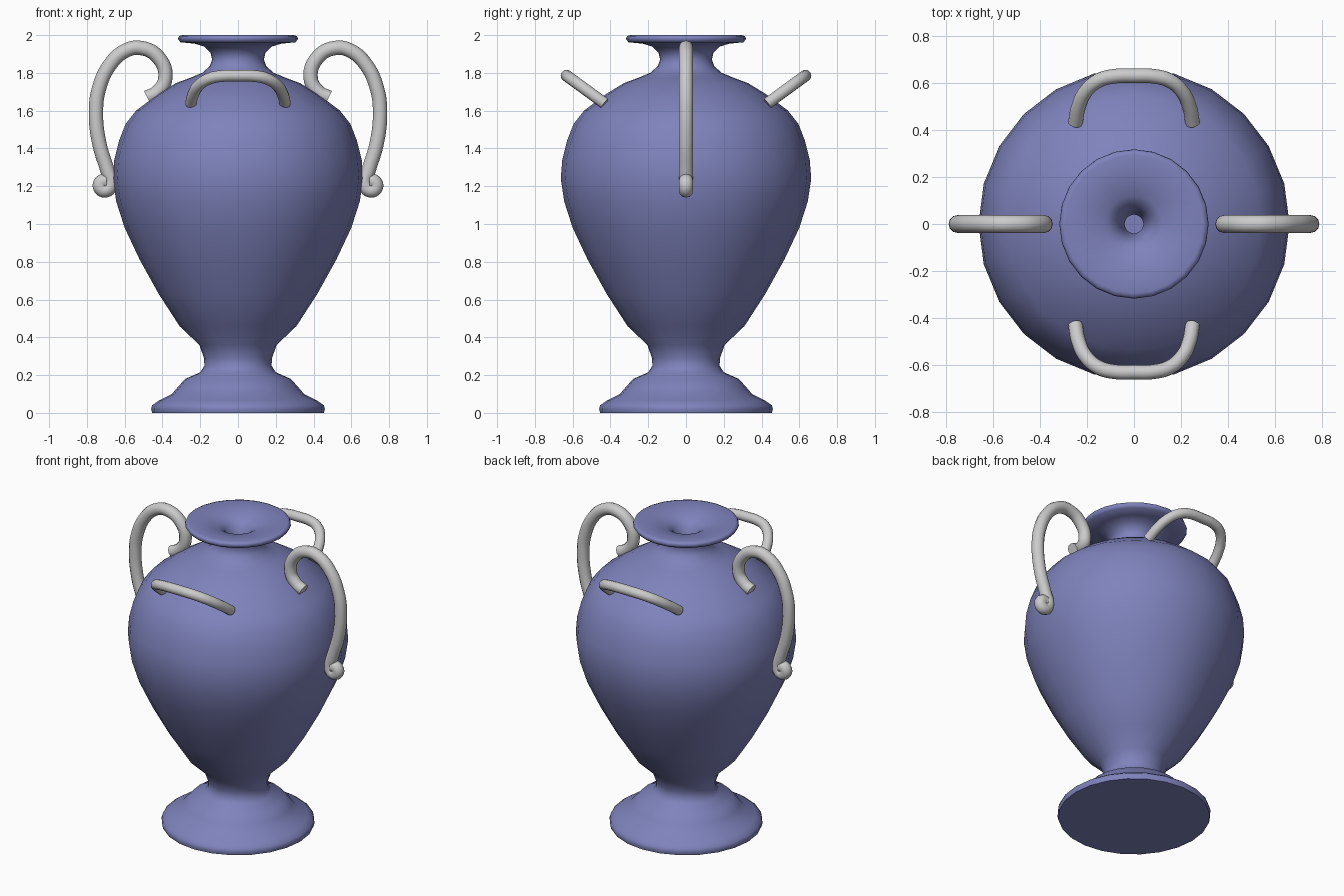
import bpy, bmesh, math
from mathutils import Vector

if "Cube" in bpy.data.objects:
    bpy.data.objects.remove(bpy.data.objects["Cube"])

glaze = bpy.data.materials.new("blue_glaze")
glaze.diffuse_color = (0.21, 0.225, 0.50, 1)
glaze.use_nodes = True
glaze.node_tree.nodes["Principled BSDF"].inputs["Base Color"].default_value = glaze.diffuse_color


def finish(obj, angle=40):
    bpy.ops.object.select_all(action='DESELECT')
    obj.select_set(True)
    bpy.context.view_layer.objects.active = obj
    if obj.type == 'CURVE':
        bpy.ops.object.convert(target='MESH')
    bpy.ops.object.shade_smooth_by_angle(angle=math.radians(angle))


def lathe(name, profile, sides):
    bm = bmesh.new()
    vs = [bm.verts.new((r, 0, z)) for r, z in profile]
    es = [bm.edges.new(p) for p in zip(vs, vs[1:])]
    bmesh.ops.spin(bm, geom=vs + es, cent=(0, 0, 0), axis=(0, 0, 1),
                   angle=math.tau, steps=sides)
    bmesh.ops.remove_doubles(bm, verts=bm.verts, dist=1e-4)
    bmesh.ops.recalc_face_normals(bm, faces=bm.faces)
    me = bpy.data.meshes.new(name)
    bm.to_mesh(me)
    bm.free()
    obj = bpy.data.objects.new(name, me)
    bpy.context.collection.objects.link(obj)
    return obj


def tube(name, points, radius):
    cu = bpy.data.curves.new(name, 'CURVE')
    cu.dimensions = '3D'
    cu.bevel_depth = radius
    cu.bevel_resolution = 4
    cu.use_fill_caps = True
    cu.resolution_u = 6
    sp = cu.splines.new('BEZIER')
    sp.bezier_points.add(len(points) - 1)
    for bp, p in zip(sp.bezier_points, points):
        bp.co = Vector(p)
        bp.handle_left_type = bp.handle_right_type = 'AUTO'
    obj = bpy.data.objects.new(name, cu)
    bpy.context.collection.objects.link(obj)
    finish(obj, 50)


# Vase: foot, belly, shoulder, neck, lip, then the funnel mouth
profile = [(0, 0), (0.455, 0), (0.46, 0.02), (0.455, 0.04), (0.42, 0.065),
           (0.35, 0.10), (0.32, 0.135), (0.28, 0.18), (0.20, 0.215),
           (0.178, 0.25), (0.18, 0.29), (0.205, 0.36), (0.31, 0.46),
           (0.42, 0.63), (0.52, 0.81), (0.60, 0.98), (0.645, 1.12),
           (0.663, 1.24), (0.655, 1.34), (0.63, 1.44), (0.595, 1.53),
           (0.54, 1.60), (0.42, 1.69), (0.33, 1.745), (0.25, 1.775),
           (0.19, 1.80), (0.15, 1.835), (0.137, 1.87), (0.145, 1.905),
           (0.18, 1.94), (0.23, 1.955), (0.305, 1.962), (0.318, 1.98),
           (0.312, 1.995), (0.295, 2.0), (0.20, 1.988), (0.12, 1.968),
           (0.08, 1.94), (0.055, 1.88), (0.04, 1.80), (0.04, 1.65), (0, 1.65)]
vase = lathe("vase_body", profile, 24)
vase.data.materials.append(glaze)
finish(vase, 60)

# Large scrolled side handles
side = [(0.48, 1.67), (0.43, 1.695), (0.385, 1.77), (0.42, 1.88),
        (0.515, 1.932), (0.60, 1.915), (0.68, 1.84), (0.735, 1.72),
        (0.752, 1.60), (0.735, 1.43), (0.69, 1.28), (0.672, 1.215),
        (0.70, 1.178), (0.73, 1.195), (0.72, 1.225), (0.695, 1.225)]
for s, label in ((1, "right"), (-1, "left")):
    tube(f"side_handle_{label}", [(s * x, 0, z) for x, z in side], 0.038)

# Small tilted bail handles on the front and back shoulder
half = [(0.25, 0.43), (0.236, 0.50), (0.205, 0.565), (0.15, 0.612), (0.08, 0.63)]
arch = half + [(0, 0.632)] + [(-x, y) for x, y in reversed(half)]
for s, label in ((1, "back"), (-1, "front")):
    tube(f"shoulder_handle_{label}",
         [(x, s * y, 1.645 + (y - 0.44) * 0.73) for x, y in arch], 0.031)
